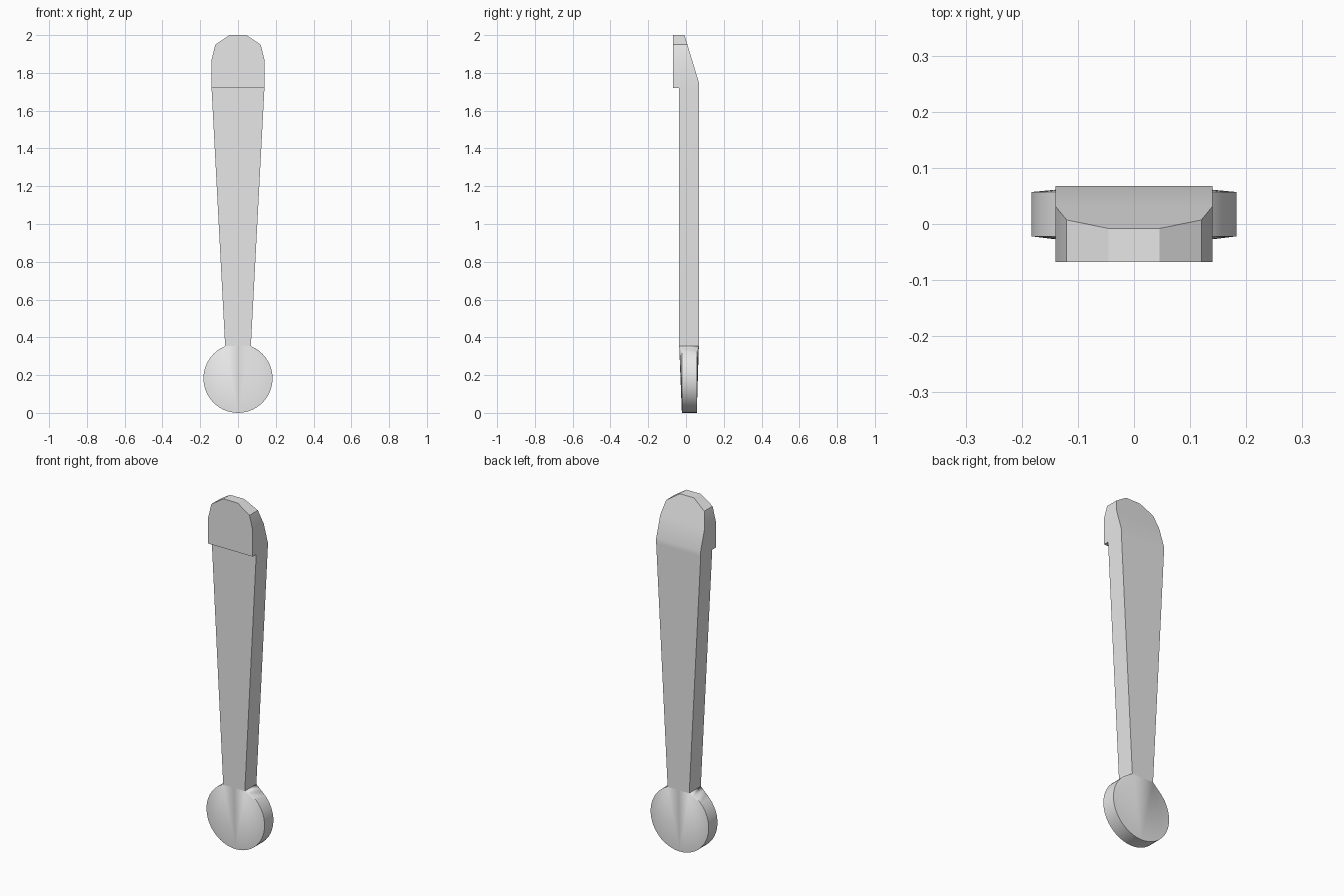
import bpy, bmesh, math

if "Cube" in bpy.data.objects:
    bpy.data.objects.remove(bpy.data.objects["Cube"], do_unlink=True)

grey = bpy.data.materials.new("light_grey")
grey.use_nodes = True
grey.diffuse_color = (0.8, 0.8, 0.8, 1)
grey.node_tree.nodes["Principled BSDF"].inputs["Base Color"].default_value = (0.8, 0.8, 0.8, 1)

HEAD_Y, SHAFT_Y, BACK_Y = -0.068, -0.036, 0.068
LEDGE, BEND = 1.72, 1.75
NECK = (0.354, 0.068)
CROWN = [(BEND, 0.14), (1.87, 0.14), (1.95, 0.12), (2.0, 0.045)]  # height, half width


def back_slope(z):
    return BACK_Y - (z - BEND) * 0.304


bm = bmesh.new()


def pair(z, w, y):
    return [bm.verts.new((s * w, y, z)) for s in (-1, 1)]


def chain_faces(chain):
    for a, b in zip(chain, chain[1:]):
        bm.faces.new((a[0], a[1], b[1], b[0]))


# Shaft and head: front and back chains of mirrored points
front = [pair(*NECK, SHAFT_Y), pair(LEDGE, 0.14, SHAFT_Y), pair(LEDGE, 0.14, HEAD_Y)]
front += [pair(z, w, HEAD_Y) for z, w in CROWN]
back = [pair(*NECK, BACK_Y), pair(LEDGE, 0.14, BACK_Y)]
back += [pair(z, w, back_slope(z)) for z, w in CROWN]
chain_faces(front)
chain_faces(back)
bm.faces.new(front[-1] + back[-1][::-1])

# Side walls, with the ledge corner joined into one face
spans = [(0, 1), (1, 2, 3), (3, 4), (4, 5), (5, 6)]
for side in (0, 1):
    for i, span in enumerate(spans):
        bm.faces.new([front[k][side] for k in span] + [back[i + 1][side], back[i][side]])

# Round end: thinner rim, blended into the neck corners
R, HALF = 0.183, 20
start = math.asin(NECK[1] / R)
for side, s in enumerate((-1, 1)):
    rims = []
    for y, neck in ((-0.022, front[0]), (0.057, back[0])):
        rim = [neck[side]]
        for i in range(1, HALF + 1):
            a = start + (math.pi - start) * i / HALF
            rim.append(bm.verts.new((s * R * math.sin(a), y, R + R * math.cos(a))))
        for a, b in zip(rim[1:], rim[2:]):
            bm.faces.new((rim[0], a, b))
        # Half of the central triangle meets the other side at the bottom
        mid = bm.verts.new((0, neck[0].co.y, NECK[0]))
        bm.faces.new((rim[0], rim[-1], mid))
        rims.append(rim)
    for i in range(HALF):
        bm.faces.new((rims[0][i], rims[0][i + 1], rims[1][i + 1], rims[1][i]))

bmesh.ops.remove_doubles(bm, verts=bm.verts, dist=0.0005)
bmesh.ops.recalc_face_normals(bm, faces=bm.faces)

mesh = bpy.data.meshes.new("lever_arm")
bm.to_mesh(mesh)
bm.free()
mesh.materials.append(grey)
lever = bpy.data.objects.new("lever_arm", mesh)
bpy.context.collection.objects.link(lever)

bpy.ops.object.select_all(action="DESELECT")
lever.select_set(True)
bpy.context.view_layer.objects.active = lever
bpy.ops.object.shade_smooth_by_angle(angle=math.radians(30))
